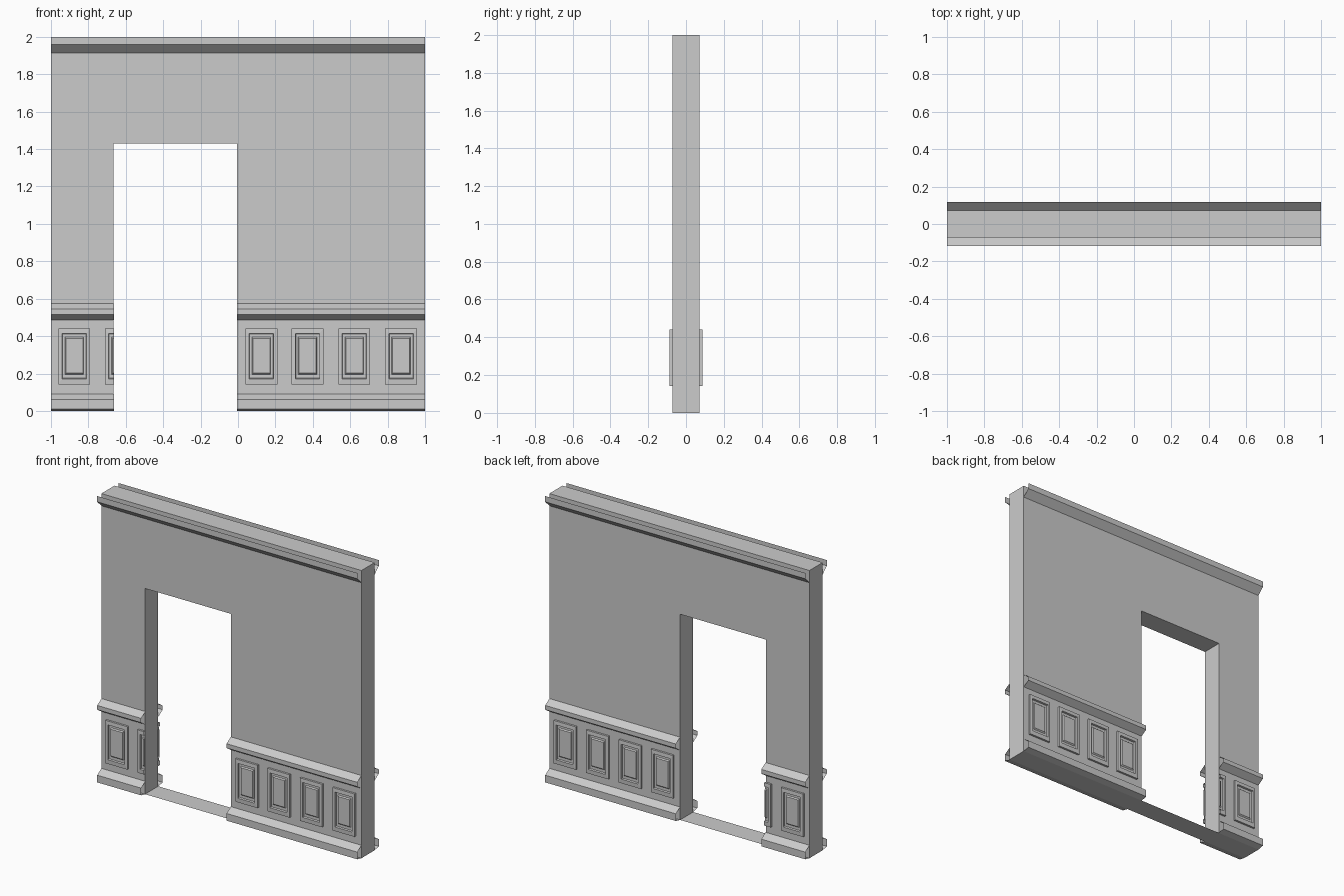
import bpy, bmesh

if "Cube" in bpy.data.objects:
    bpy.data.objects.remove(bpy.data.objects["Cube"])

T = 0.072                 # half wall thickness
DOOR_L, DOOR_R, DOOR_TOP = -0.665, -0.005, 1.43
OUT = 0.118               # how far the trim stands out


def finish(name, bm):
    me = bpy.data.meshes.new(name)
    bm.to_mesh(me)
    bm.free()
    ob = bpy.data.objects.new(name, me)
    bpy.context.collection.objects.link(ob)
    return ob


def mirror_y(bm):
    # copy the front trim to the back
    bm.normal_update()
    dup = bmesh.ops.duplicate(bm, geom=bm.verts[:] + bm.edges[:] + bm.faces[:])["geom"]
    for v in dup:
        if isinstance(v, bmesh.types.BMVert):
            v.co.y *= -1
    bmesh.ops.reverse_faces(bm, faces=[f for f in dup if isinstance(f, bmesh.types.BMFace)])


def trim(name, profile, spans):
    # open-ended moulding: profile of (depth, z) swept along x, top to bottom
    bm = bmesh.new()
    for x0, x1 in spans:
        a = [bm.verts.new((x0, -d, z)) for d, z in profile]
        b = [bm.verts.new((x1, -d, z)) for d, z in profile]
        for i in range(len(profile) - 1):
            bm.faces.new((a[i], a[i + 1], b[i + 1], b[i]))
    mirror_y(bm)
    return finish(name, bm)


# wall with doorway
bm = bmesh.new()
outline = [(-1, 0), (DOOR_L, 0), (DOOR_L, DOOR_TOP), (DOOR_R, DOOR_TOP),
           (DOOR_R, 0), (1, 0), (1, 2), (-1, 2)]
face = bm.faces.new([bm.verts.new((x, -T, z)) for x, z in outline])
ext = bmesh.ops.extrude_face_region(bm, geom=[face], use_keep_orig=True)["geom"]
for v in ext:
    if isinstance(v, bmesh.types.BMVert):
        v.co.y = T
bmesh.ops.recalc_face_normals(bm, faces=bm.faces[:])
finish("wall", bm)

# flat threshold in the doorway
bm = bmesh.new()
bm.faces.new([bm.verts.new(p) for p in ((DOOR_L, -T, 0), (DOOR_R, -T, 0),
                                        (DOOR_R, T, 0), (DOOR_L, T, 0))])
finish("threshold", bm)

# crown, chair rail and skirting
sides = [(-1, DOOR_L + 0.003), (DOOR_R, 1)]
trim("crown_moulding", [(OUT, 2.0), (OUT, 1.96), (T, 1.915)], [(-1, 1)])
trim("chair_rail", [(T, 0.575), (OUT, 0.545), (OUT, 0.515), (T, 0.485)], sides)
trim("skirting", [(T, 0.09), (OUT, 0.06), (OUT, 0.01), (T, 0.0)], sides)

# raised panels: nested rings of (inset, depth)
bm = bmesh.new()
rings = [(0, T), (0.0, 0.086), (0.02, 0.088), (0.022, 0.076),
         (0.035, 0.076), (0.04, 0.084)]
for x0 in (-0.96, -0.712, 0.04, 0.287, 0.537, 0.787):
    loops = []
    for s, d in rings:
        xa, xb = x0 + s, x0 + 0.17 - s
        za, zb = 0.142 + s * 1.5, 0.44 - s * 1.3
        loops.append([bm.verts.new((x, -d, z)) for x, z in
                      ((xa, za), (xb, za), (xb, zb), (xa, zb))])
    for p, q in zip(loops, loops[1:]):
        for i in range(4):
            j = (i + 1) % 4
            bm.faces.new((p[i], p[j], q[j], q[i]))
    bm.faces.new(loops[-1])

# trim the panel that runs into the doorway
part = [f for f in bm.faces if -0.75 < f.calc_center_median().x < -0.5]
geom = list({g for f in part for g in (*f.verts, *f.edges)}) + part
bmesh.ops.bisect_plane(bm, geom=geom, plane_co=(DOOR_L + 0.003, 0, 0),
                       plane_no=(1, 0, 0), clear_outer=True)
mirror_y(bm)
finish("wainscot_panels", bm)
